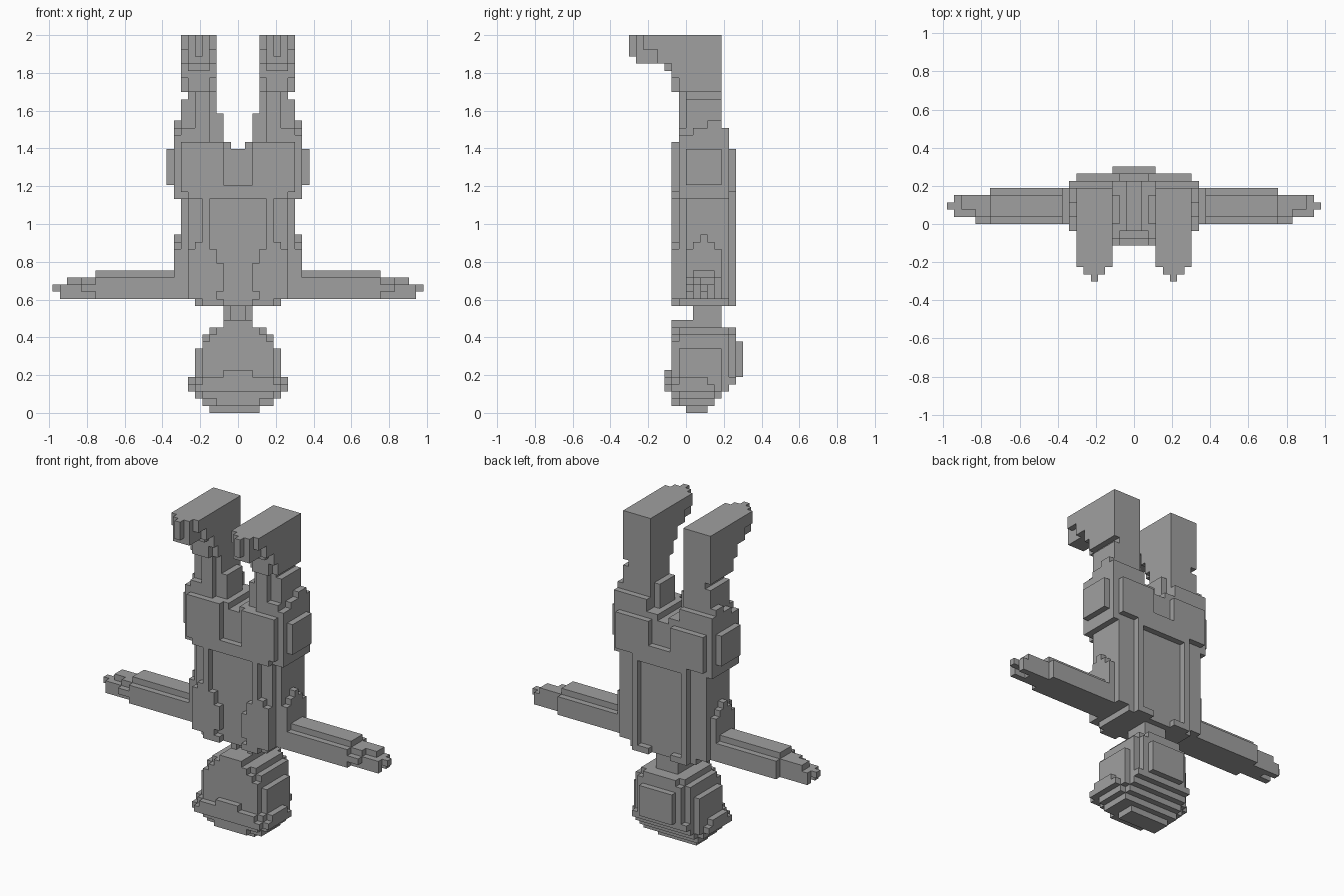
import bpy
import bmesh
from mathutils import Vector

cube = bpy.data.objects.get("Cube")
if cube:
    bpy.data.objects.remove(cube, do_unlink=True)

U = 2 / 53  # edge length of one block

grey = bpy.data.materials.new("plain grey")
grey.use_nodes = True
COLOUR = (0.35, 0.35, 0.35, 1)
grey.diffuse_color = COLOUR
grey.node_tree.nodes["Principled BSDF"].inputs["Base Color"].default_value = COLOUR

# For each face direction, its four corners in counter-clockwise order
SIDES = {
    (1, 0, 0): ((1, 0, 0), (1, 1, 0), (1, 1, 1), (1, 0, 1)),
    (-1, 0, 0): ((0, 0, 0), (0, 0, 1), (0, 1, 1), (0, 1, 0)),
    (0, 1, 0): ((0, 1, 0), (0, 1, 1), (1, 1, 1), (1, 1, 0)),
    (0, -1, 0): ((0, 0, 0), (1, 0, 0), (1, 0, 1), (0, 0, 1)),
    (0, 0, 1): ((0, 0, 1), (1, 0, 1), (1, 1, 1), (0, 1, 1)),
    (0, 0, -1): ((0, 0, 0), (0, 1, 0), (1, 1, 0), (1, 0, 0)),
}


def blocks(name, add, cut=(), mirror=False, flip=False):
    """Joins boxes (x0, x1, y0, y1, z0, z1) in block units into one clean shell."""
    def fill(boxes):
        return {(x, y, z) for x0, x1, y0, y1, z0, z1 in boxes
                for x in range(x0, x1) for y in range(y0, y1) for z in range(z0, z1)}

    cells = fill(add) - fill(cut)
    reflected = {(-x - 1, y, z) for x, y, z in cells}
    if mirror:
        cells |= reflected
    elif flip:
        cells = reflected
    bm = bmesh.new()
    verts = {}

    def vert(p):
        if p not in verts:
            verts[p] = bm.verts.new(Vector(p) * U)
        return verts[p]

    for x, y, z in sorted(cells):
        for (dx, dy, dz), corners in SIDES.items():
            if (x + dx, y + dy, z + dz) not in cells:
                bm.faces.new([vert((x + a, y + b, z + c)) for a, b, c in corners])
    bmesh.ops.dissolve_limit(bm, angle_limit=0.01, verts=bm.verts, edges=bm.edges)
    mesh = bpy.data.meshes.new(name)
    bm.to_mesh(mesh)
    bm.free()
    mesh.materials.append(grey)
    obj = bpy.data.objects.new(name, mesh)
    bpy.context.collection.objects.link(obj)
    return obj


# Head: stacked layers, with brow, ears, back panel and chin
blocks("head", [
    (-4, 3, 0, 3, 0, 1),
    (-5, 5, -1, 4, 1, 2), (-3, 3, -2, 4, 1, 2),
    (-6, 6, -1, 4, 2, 3), (-5, 5, -2, 5, 2, 3),
    (-6, 6, -2, 5, 3, 5), (-5, 5, -2, 6, 3, 4), (-5, 5, -2, 7, 4, 5),
    (-6, 6, -1, 5, 5, 9), (-5, 5, -2, 6, 5, 10), (-4, 4, -2, 7, 5, 11),
    (-5, 5, -1, 6, 10, 11), (-4, 4, -1, 6, 11, 12), (-3, 3, -2, 7, 11, 12),
    (-2, 2, -2, 5, 12, 13),
    # brow band
    (-6, 6, -3, -2, 3, 4), (-5, 5, -3, -2, 4, 5), (-2, 2, -3, -2, 5, 6),
    (-7, 7, -2, 4, 3, 4), (-7, 7, -1, 3, 4, 5),
    # back panel
    (-3, 3, 7, 8, 5, 10),
    # side ridges
    (6, 7, 1, 2, 4, 5), (-7, -6, 1, 2, 4, 5),
])

blocks("neck", [(-2, 2, 1, 5, 13, 15)], cut=[(-1, 1, 1, 2, 13, 15)])

# Torso: core with raised straps front and back, chest flaps and shoulders
blocks("torso", [
    (0, 8, 0, 6, 16, 30),
    (0, 7, -1, 6, 16, 30),
    (0, 6, -1, 6, 15, 16), (2, 5, -2, 7, 15, 16),
    (4, 5, -2, -1, 16, 30), (4, 5, 6, 7, 16, 30),
    (3, 7, -2, -1, 16, 23), (2, 6, -2, -1, 17, 21), (4, 6, -2, -1, 23, 24),
    (8, 9, 0, 5, 16, 23), (8, 9, 1, 4, 23, 24), (8, 9, 2, 3, 24, 25),
], mirror=True)

# Waist band with notches front and back and a pouch on each side
blocks("waist_band", [
    (0, 8, -2, 7, 30, 37), (0, 9, -1, 6, 30, 37), (0, 9, -1, 6, 37, 38),
    (2, 8, -2, -1, 37, 38), (9, 10, 0, 5, 32, 37),
], cut=[
    (0, 2, -2, -1, 32, 37), (0, 2, 6, 7, 33, 37), (7, 8, -2, -1, 30, 31),
    (5, 8, 6, 7, 30, 31), (0, 1, -1, 6, 37, 38),
], mirror=True)

for side, flip in (("left", False), ("right", True)):
    # Arm stretched sideways
    blocks(side + "_sleeve", [(9, 20, 0, 5, 16, 19), (9, 20, 1, 4, 19, 20)], flip=flip)
    blocks(side + "_hand", [
        (20, 24, 1, 4, 16, 19), (20, 22, 0, 4, 17, 18),
        (24, 25, 1, 4, 16, 18), (25, 26, 2, 3, 17, 18),
    ], cut=[(22, 24, 1, 2, 18, 19), (23, 25, 2, 3, 16, 17)], flip=flip)

    # Leg with stepped fabric where it meets the waist
    blocks(side + "_leg", [
        (3, 8, 0, 5, 38, 44), (3, 7, 0, 5, 44, 45),
        (4, 6, -1, 0, 38, 45), (6, 8, -1, 0, 38, 40),
        (2, 3, 0, 4, 38, 42),
        (3, 8, 5, 6, 38, 40),
        (8, 9, -1, 6, 38, 39), (8, 9, 1, 6, 39, 40), (8, 9, 3, 5, 40, 41),
    ], flip=flip)

    # Boot with a stepped, pointed toe
    blocks(side + "_boot", [
        (3, 8, -1, 5, 45, 53), (4, 7, -2, -1, 45, 49), (3, 8, -2, -1, 47, 49),
        (4, 7, -3, -2, 48, 49),
        (3, 8, -6, -1, 49, 53), (4, 7, -7, -6, 49, 53), (5, 6, -8, -7, 50, 53),
    ], cut=[
        (3, 4, -6, -4, 49, 51), (7, 8, -6, -4, 49, 51),
    ], flip=flip)
